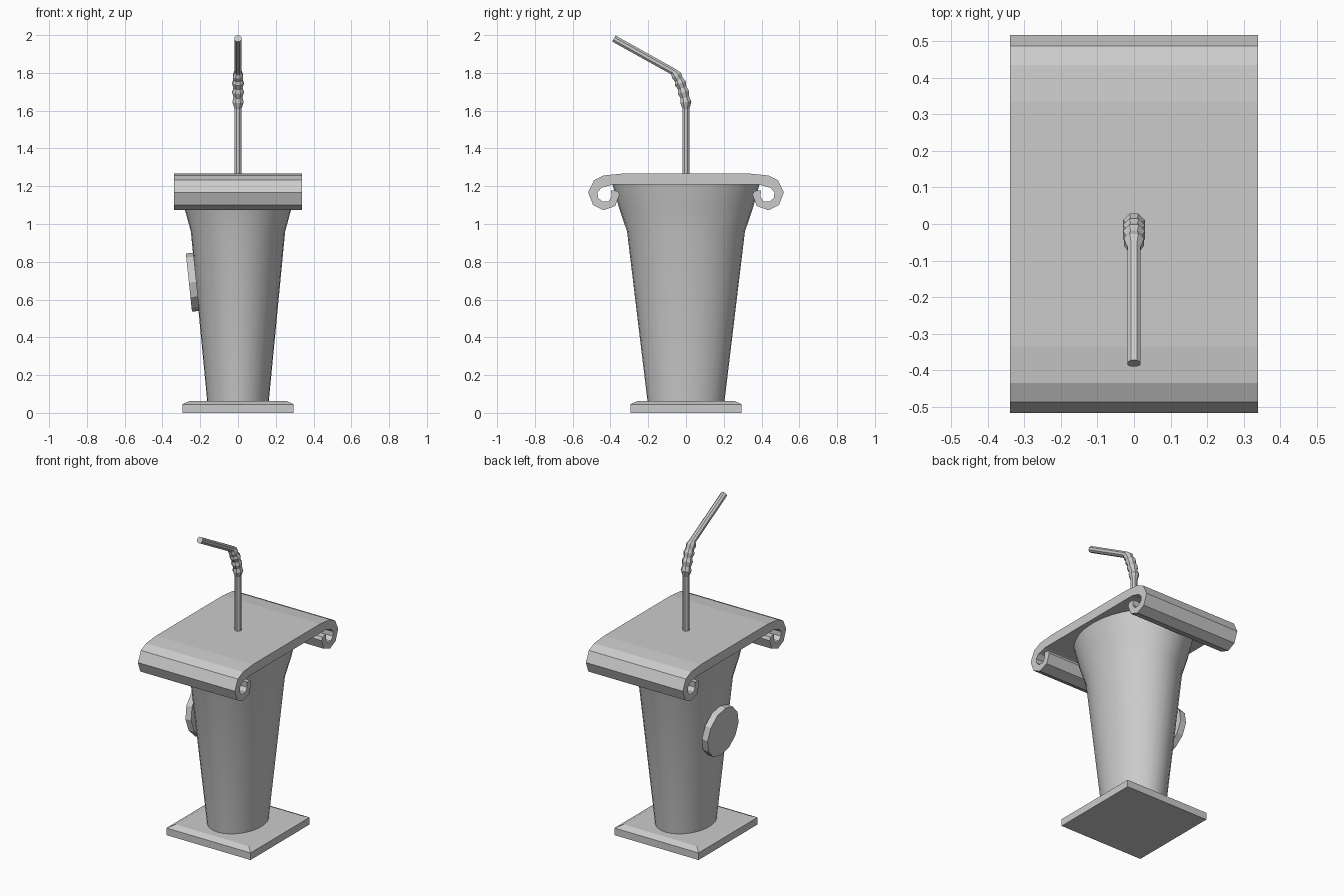
import bpy, bmesh, math
from mathutils import Vector, Matrix

if "Cube" in bpy.data.objects:
    bpy.data.objects.remove(bpy.data.objects["Cube"])


def finish(name, bm, smooth=None):
    bmesh.ops.recalc_face_normals(bm, faces=bm.faces)
    me = bpy.data.meshes.new(name)
    bm.to_mesh(me)
    bm.free()
    ob = bpy.data.objects.new(name, me)
    bpy.context.collection.objects.link(ob)
    if smooth:
        bpy.ops.object.select_all(action='DESELECT')
        ob.select_set(True)
        bpy.context.view_layer.objects.active = ob
        bpy.ops.object.shade_smooth_by_angle(angle=math.radians(smooth))
    return ob


def loft(name, rings, smooth=None):
    """Skin a list of equal-length point loops and cap both ends."""
    bm = bmesh.new()
    loops = [[bm.verts.new(p) for p in r] for r in rings]
    n = len(loops[0])
    for a, b in zip(loops, loops[1:]):
        for i in range(n):
            j = (i + 1) % n
            bm.faces.new((a[i], a[j], b[j], b[i]))
    bm.faces.new(loops[0][::-1])
    bm.faces.new(loops[-1])
    return finish(name, bm, smooth)


def ellipse(rx, ry, z, n):
    return [(rx * math.cos(2 * math.pi * i / n), ry * math.sin(2 * math.pi * i / n), z)
            for i in range(n)]


def square(h, z):
    return [(-h, -h, z), (h, -h, z), (h, h, z), (-h, h, z)]


# square base plate with a bevelled top
loft("base_plate", [square(0.295, 0), square(0.295, 0.045), square(0.257, 0.063)])

# flared oval column shaped like a cup
loft("cup_column", [ellipse(r * 0.8, r, z, 32) for r, z in
                    [(0.203, 0.055), (0.312, 0.96), (0.353, 1.08), (0.39, 1.212)]], 40)

# lid: slab whose ends curl under into scrolls
outer = [(0.335, 1.267), (0.435, 1.257), (0.487, 1.232), (0.518, 1.167),
         (0.492, 1.10), (0.437, 1.073), (0.375, 1.095), (0.352, 1.155), (0.36, 1.175)]
inner = [(0.397, 1.178), (0.394, 1.145), (0.412, 1.118), (0.443, 1.118),
         (0.466, 1.14), (0.468, 1.168), (0.447, 1.192), (0.39, 1.208)]
half = outer + inner
profile = half + [(-y, z) for y, z in reversed(half)]
loft("scroll_lid", [[(x, y, z) for y, z in profile] for x in (-0.34, 0.34)])

# bendy straw: (y, z, radius) along its path
path = [(0, 1.25, 0.02), (0, 1.61, 0.02), (-0.001, 1.645, 0.032), (-0.006, 1.67, 0.025),
        (-0.014, 1.698, 0.033), (-0.02, 1.72, 0.025), (-0.03, 1.745, 0.033),
        (-0.038, 1.765, 0.025), (-0.05, 1.785, 0.03), (-0.066, 1.806, 0.02),
        (-0.382, 1.982, 0.02)]
rings = []
for i, (y, z, r) in enumerate(path):
    p, q = path[max(i - 1, 0)], path[min(i + 1, len(path) - 1)]
    d0 = Vector((0, y - p[0], z - p[1])).normalized()
    d1 = Vector((0, q[0] - y, q[1] - z)).normalized()
    t = (d0 + d1).normalized()
    side = Vector((1, 0, 0))
    up = t.cross(side)
    rings.append([Vector((0, y, z)) + r * (side * math.cos(a) + up * math.sin(a))
                  for a in (math.pi * (k + 0.5) / 4 for k in range(8))])
loft("bendy_straw", rings)

# round badge leaning along the left wall
bm = bmesh.new()
bmesh.ops.create_cone(bm, cap_ends=True, segments=12, radius1=0.155, radius2=0.155, depth=0.04,
                      matrix=Matrix.Translation((-0.24, 0, 0.692))
                      @ Matrix.Rotation(math.radians(-96), 4, 'Y'))
finish("side_badge", bm)
